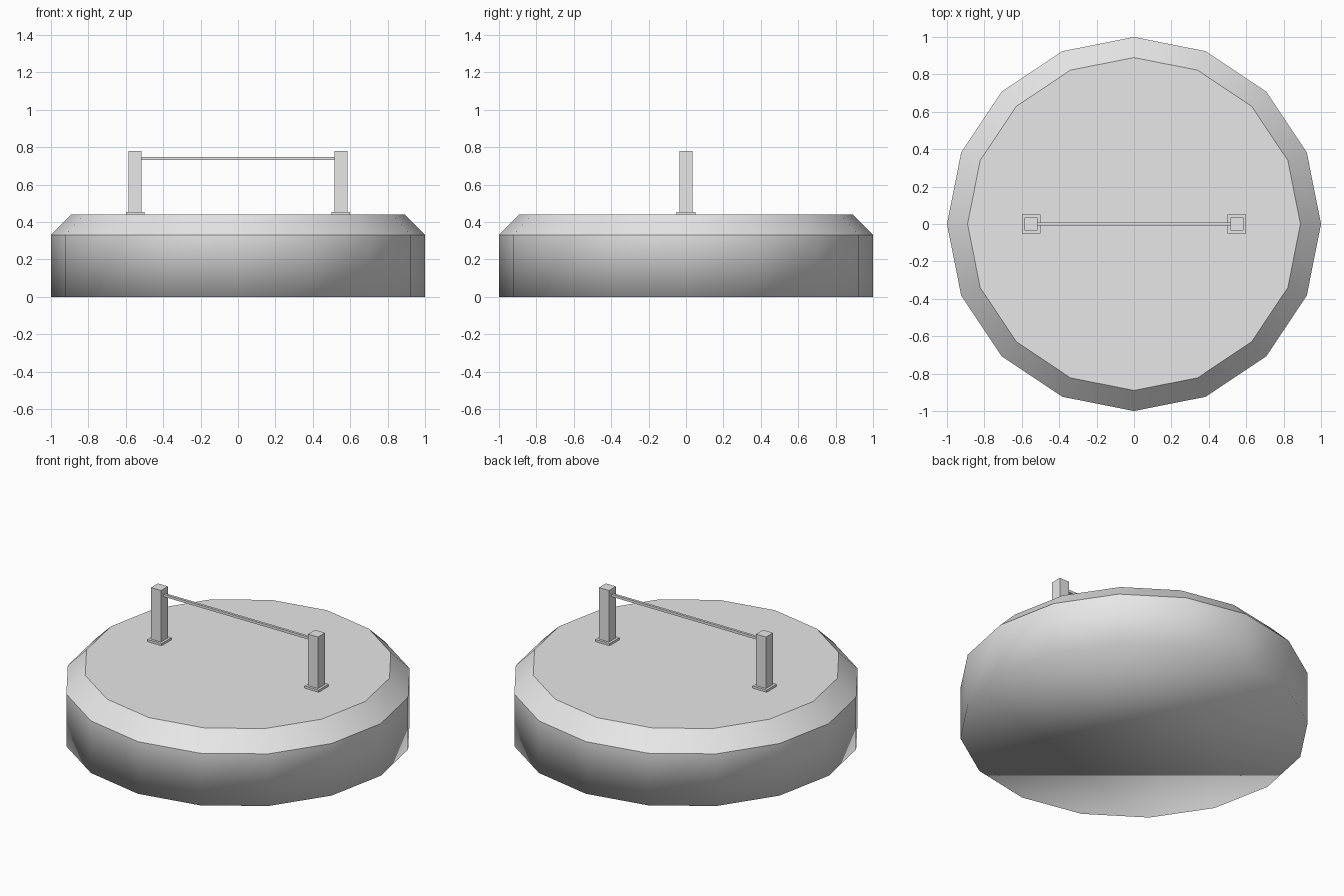
import bpy
import bmesh
from math import cos, sin, tau

default = bpy.data.objects.get("Cube")
if default:
    bpy.data.objects.remove(default, do_unlink=True)

SIDES = 16
TOP = 0.44

grey = bpy.data.materials.new("plain grey")
grey.use_nodes = True
grey.diffuse_color = (0.8, 0.8, 0.8, 1)
grey.node_tree.nodes["Principled BSDF"].inputs["Base Color"].default_value = grey.diffuse_color


def add_object(name, bm):
    mesh = bpy.data.meshes.new(name)
    bmesh.ops.recalc_face_normals(bm, faces=bm.faces)
    bm.to_mesh(mesh)
    bm.free()
    mesh.materials.append(grey)
    obj = bpy.data.objects.new(name, mesh)
    bpy.context.collection.objects.link(obj)
    return obj


def box(name, centre, size):
    bm = bmesh.new()
    bmesh.ops.create_cube(bm, size=1)
    bmesh.ops.scale(bm, vec=size, verts=bm.verts)
    bmesh.ops.translate(bm, vec=centre, verts=bm.verts)
    return add_object(name, bm)


# Round body: straight wall, sloped rim and flat lid
bm = bmesh.new()
rings = []
for radius, z in ((1, 0), (1, 0.33), (0.89, TOP)):
    angles = [tau * i / SIDES for i in range(SIDES)]
    rings.append([bm.verts.new((radius * cos(a), radius * sin(a), z)) for a in angles])
for low, high in zip(rings, rings[1:]):
    for i in range(SIDES):
        j = (i + 1) % SIDES
        bm.faces.new((low[i], low[j], high[j], high[i]))
bm.faces.new(rings[0][::-1])
bm.faces.new(rings[-1])
for face in bm.faces:
    face.smooth = True

# Crisp edges above and below the rim; the underside blends into the wall
for ring in rings[1:]:
    for i in range(SIDES):
        bm.edges.get((ring[i], ring[i - 1])).smooth = False
add_object("round_body", bm)

# Handle posts with foot plates
for side, x in (("left", 0.55), ("right", -0.55)):
    box(side + "_foot_plate", (x, 0, TOP + 0.007), (0.1, 0.1, 0.014))
    box(side + "_post", (x, 0, TOP + 0.17), (0.07, 0.07, 0.34))

# Thin bar between the posts
box("handle_bar", (0, 0, 0.739), (1.05, 0.016, 0.016))
